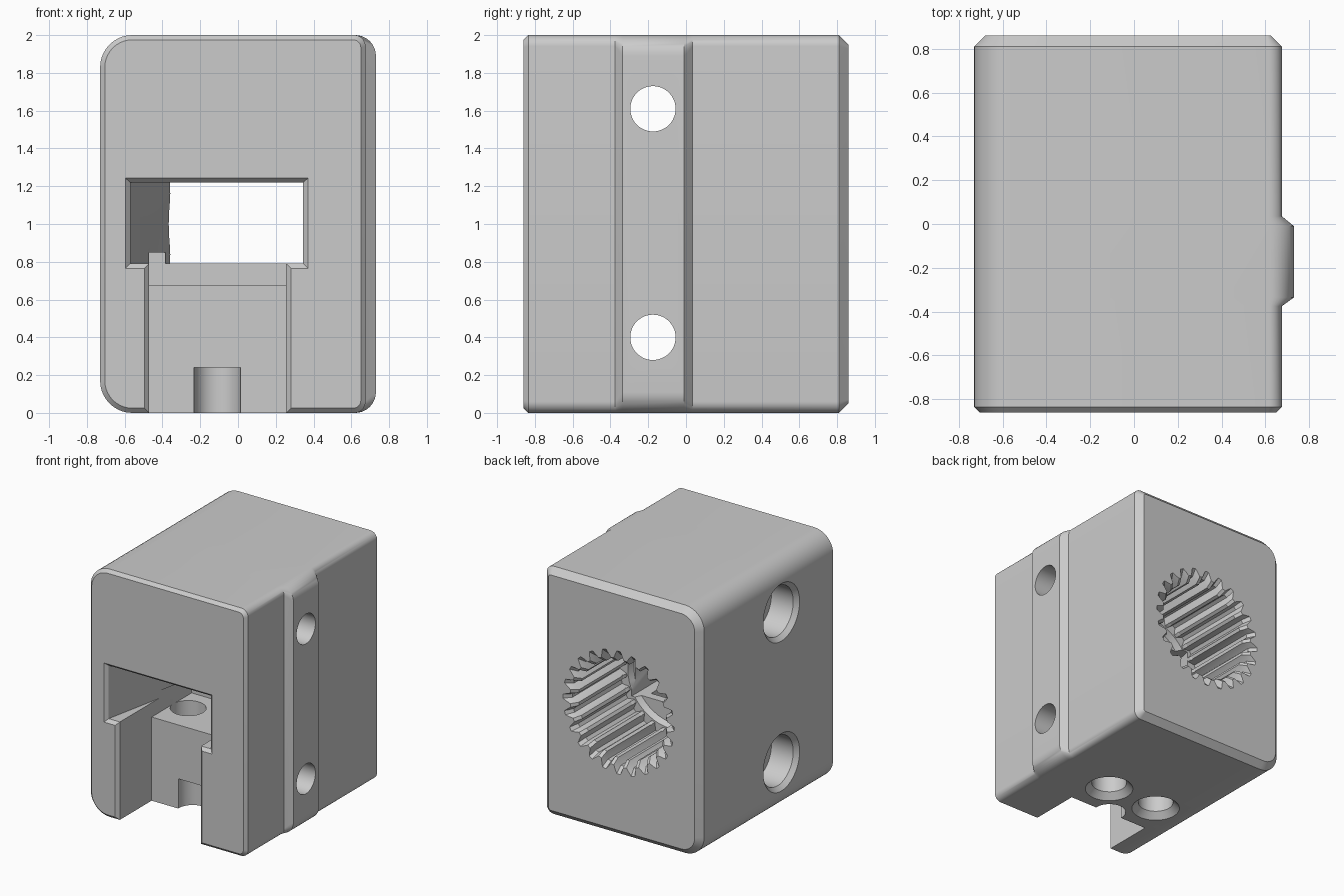
import bpy, bmesh
from math import sin, cos, pi, radians

cube = bpy.data.objects.get("Cube")
if cube:
    bpy.data.objects.remove(cube)

grey = bpy.data.materials.new("light_grey_plastic")
grey.use_nodes = True
GREY = (0.6, 0.6, 0.6, 1)
grey.diffuse_color = GREY
grey.node_tree.nodes["Principled BSDF"].inputs["Base Color"].default_value = GREY


def loft(name, loops):
    """Closed solid skinned through matching loops of points."""
    bm = bmesh.new()
    rows = [[bm.verts.new(p) for p in loop] for loop in loops]
    n = len(rows[0])
    for a, b in zip(rows, rows[1:]):
        for i in range(n):
            j = (i + 1) % n
            bm.faces.new((a[i], a[j], b[j], b[i]))
    bm.faces.new(rows[0])
    bm.faces.new(rows[-1])
    bmesh.ops.recalc_face_normals(bm, faces=bm.faces)
    mesh = bpy.data.meshes.new(name)
    bm.to_mesh(mesh)
    bm.free()
    obj = bpy.data.objects.new(name, mesh)
    bpy.context.collection.objects.link(obj)
    mesh.materials.append(grey)
    return obj


def rounded(y, x0, x1, z0, z1, rl, rr, steps=10):
    """Rectangle in the xz plane, with separate left and right corner radii."""
    corners = ((x1 - rr, z1 - rr, rr, 0), (x0 + rl, z1 - rl, rl, 1),
               (x0 + rl, z0 + rl, rl, 2), (x1 - rr, z0 + rr, rr, 3))
    return [(cx + r * cos((q + k / steps) * pi / 2), y,
             cz + r * sin((q + k / steps) * pi / 2))
            for cx, cz, r, q in corners for k in range(steps + 1)]


def rect(y, x0, x1, z0, z1):
    return [(x0, y, z0), (x1, y, z0), (x1, y, z1), (x0, y, z1)]


def body_section(y, inset=0, right=0.675, rr=0.06):
    return rounded(y, -0.73 + inset, right - inset, inset, 2 - inset,
                   0.17 - inset, rr - inset * 0.8)


def cut(target, cutter):
    cutter.hide_render = True
    mod = target.modifiers.new("cut", "BOOLEAN")
    mod.operation = "DIFFERENCE"
    mod.solver = "EXACT"
    mod.object = cutter
    bpy.context.view_layer.objects.active = target
    bpy.ops.object.modifier_apply(modifier=mod.name)
    bpy.data.objects.remove(cutter)


def bore(name, stations, place, n=48):
    """Turned cutter: stations are (position, radius) along an axis."""
    return loft(name, [[place(t, r * cos(2 * pi * i / n), r * sin(2 * pi * i / n))
                        for i in range(n)] for t, r in stations])


# Block with the raised rib on its left side and chamfered ends
body = loft("housing", [
    body_section(-0.86, 0.025), body_section(-0.835),
    body_section(-0.375), body_section(-0.335, 0, 0.73, 0.11),
    body_section(-0.01, 0, 0.73, 0.11), body_section(0.035),
    body_section(0.81), body_section(0.86, 0.05)])

# Wide opening, tapering towards the back
cut(body, loft("channel_cutter", [
    rect(-0.88, -0.615, 0.39, 0.745, 1.26),
    rect(-0.835, -0.57, 0.345, 0.79, 1.22),
    rect(0.25, -0.35, 0.345, 0.79, 1.22)]))

# Lower slot open to the bottom, and the step above its inner block
cut(body, loft("slot_cutter", [
    rect(-0.88, -0.515, 0.30, -0.1, 0.85),
    rect(-0.835, -0.47, 0.255, -0.1, 0.85),
    rect(-0.43, -0.47, 0.255, -0.1, 0.85)]))
cut(body, loft("step_cutter", [
    rect(-0.5, -0.47, 0.255, 0.675, 0.85),
    rect(0.08, -0.47, 0.255, 0.675, 0.85)]))

# Rounded notch at the foot of the inner block
cut(body, bore("notch_cutter", [(-0.1, 0.123), (0.24, 0.123)],
               lambda t, u, v: (-0.11 + u, -0.42 + v, t)))

# Toothed bore from the back, flared at the mouth
TEETH, PER_TOOTH = 24, 8


def toothed(y, scale):
    loop = []
    for i in range(TEETH * PER_TOOTH):
        a = 2 * pi * i / (TEETH * PER_TOOTH)
        wave = max(-0.7, min(0.7, cos(TEETH * a)))
        r = (0.42 + 0.04 * wave) * scale
        loop.append((r * cos(a), y, 1 + r * sin(a)))
    return loop


cut(body, loft("toothed_cutter", [
    toothed(0.2, 1), toothed(0.81, 1), toothed(0.88, 1.15)]))
cut(body, bore("lip_cutter", [(0.15, 0.36), (0.25, 0.4)],
               lambda t, u, v: (u, t, 1 + v)))

# Screw holes across the block, counterbored on the right side
for z in (0.4, 1.61):
    cut(body, bore("cross_hole_cutter",
                   [(-0.75, 0.25), (-0.695, 0.2), (-0.5, 0.2),
                    (-0.499, 0.12), (0.8, 0.12)],
                   lambda t, u, v: (t, -0.175 + u, z + v)))

# Countersunk vertical holes from the bottom
for x in (-0.34, 0.12):
    cut(body, bore("vertical_hole_cutter",
                   [(-0.02, 0.2), (0.05, 0.132), (0.72, 0.132)],
                   lambda t, u, v: (x + u, -0.15 + v, t)))

bpy.ops.object.select_all(action="DESELECT")
body.select_set(True)
bpy.context.view_layer.objects.active = body
bpy.ops.object.shade_smooth_by_angle(angle=radians(30))
